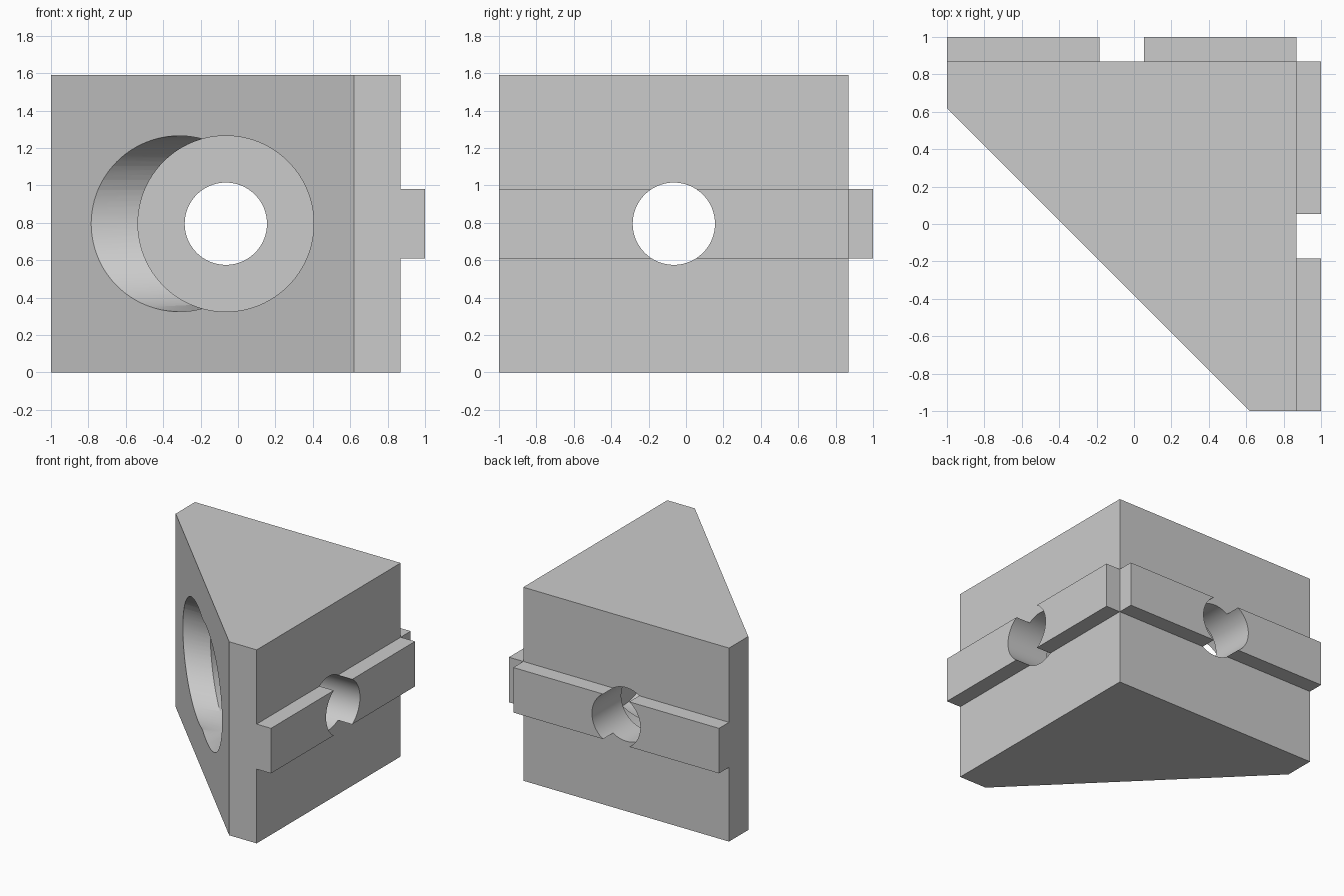
import bpy
import bmesh
import math
from mathutils import Matrix, Vector

default = bpy.data.objects.get("Cube")
if default:
    bpy.data.objects.remove(default, do_unlink=True)

HEIGHT = 1.59
MID = HEIGHT / 2
WALL = 0.87        # outer faces of the two square sides
CHAMFER = 0.62     # ends of the slanted face and counterbore floors
HOLE = -0.065      # hole centre along each square side

grey = bpy.data.materials.new("light_grey")
grey.use_nodes = True
grey.diffuse_color = (0.6, 0.6, 0.6, 1)
grey.node_tree.nodes["Principled BSDF"].inputs["Base Color"].default_value = (0.6, 0.6, 0.6, 1)


def add_object(name, bm):
    bmesh.ops.recalc_face_normals(bm, faces=bm.faces)
    mesh = bpy.data.meshes.new(name)
    bm.to_mesh(mesh)
    bm.free()
    mesh.materials.append(grey)
    obj = bpy.data.objects.new(name, mesh)
    bpy.context.collection.objects.link(obj)
    return obj


def prism(name, outline, bottom, top):
    """Upright prism from a plan outline."""
    bm = bmesh.new()
    face = bm.faces.new([bm.verts.new((x, y, bottom)) for x, y in outline])
    ext = bmesh.ops.extrude_face_region(bm, geom=[face])
    verts = [v for v in ext["geom"] if isinstance(v, bmesh.types.BMVert)]
    bmesh.ops.translate(bm, vec=(0, 0, top - bottom), verts=verts)
    return add_object(name, bm)


def bore(name, radius, end, along_x):
    """Horizontal cylinder running from in front of the block to the given depth."""
    start = -1.5
    bm = bmesh.new()
    bmesh.ops.create_cone(bm, cap_ends=True, segments=96, radius1=radius,
                          radius2=radius, depth=end - start)
    centre = (start + end) / 2
    if along_x:
        matrix = Matrix.Translation((centre, HOLE, MID)) @ Matrix.Rotation(math.pi / 2, 4, "Y")
    else:
        matrix = Matrix.Translation((HOLE, centre, MID)) @ Matrix.Rotation(math.pi / 2, 4, "X")
    bmesh.ops.transform(bm, matrix=matrix, verts=bm.verts)
    return add_object(name, bm)


def combine(target, tool, operation):
    """Apply a boolean and discard the tool."""
    mod = target.modifiers.new("combine", "BOOLEAN")
    mod.object = tool
    mod.operation = operation
    mod.solver = "EXACT"
    bpy.context.view_layer.objects.active = target
    bpy.ops.object.modifier_apply(modifier=mod.name)
    bpy.data.objects.remove(tool, do_unlink=True)


# Wedge body
block = prism("corner_block", [(-1, WALL), (-1, CHAMFER), (CHAMFER, -1),
                               (WALL, -1), (WALL, WALL)], 0, HEIGHT)

# Locating rails on the back and left side, leaving the corner open
inner = WALL - 0.1
rail = [(-1, inner), (WALL, inner), (WALL, 1), (-1, 1)]
for name, outline in (("back_rail", rail), ("side_rail", [(y, x) for x, y in rail])):
    combine(block, prism(name, outline, MID - 0.185, MID + 0.185), "UNION")

# Counterbores from the slanted face, then bolt holes through the rails
for along_x in (False, True):
    combine(block, bore("counterbore", 0.47, CHAMFER, along_x), "DIFFERENCE")
for along_x in (False, True):
    combine(block, bore("bolt_hole", 0.22, 1.2, along_x), "DIFFERENCE")

# Smooth bores, crisp edges
bpy.ops.object.select_all(action="DESELECT")
block.select_set(True)
bpy.context.view_layer.objects.active = block
bpy.ops.object.shade_smooth_by_angle(angle=math.radians(30))
